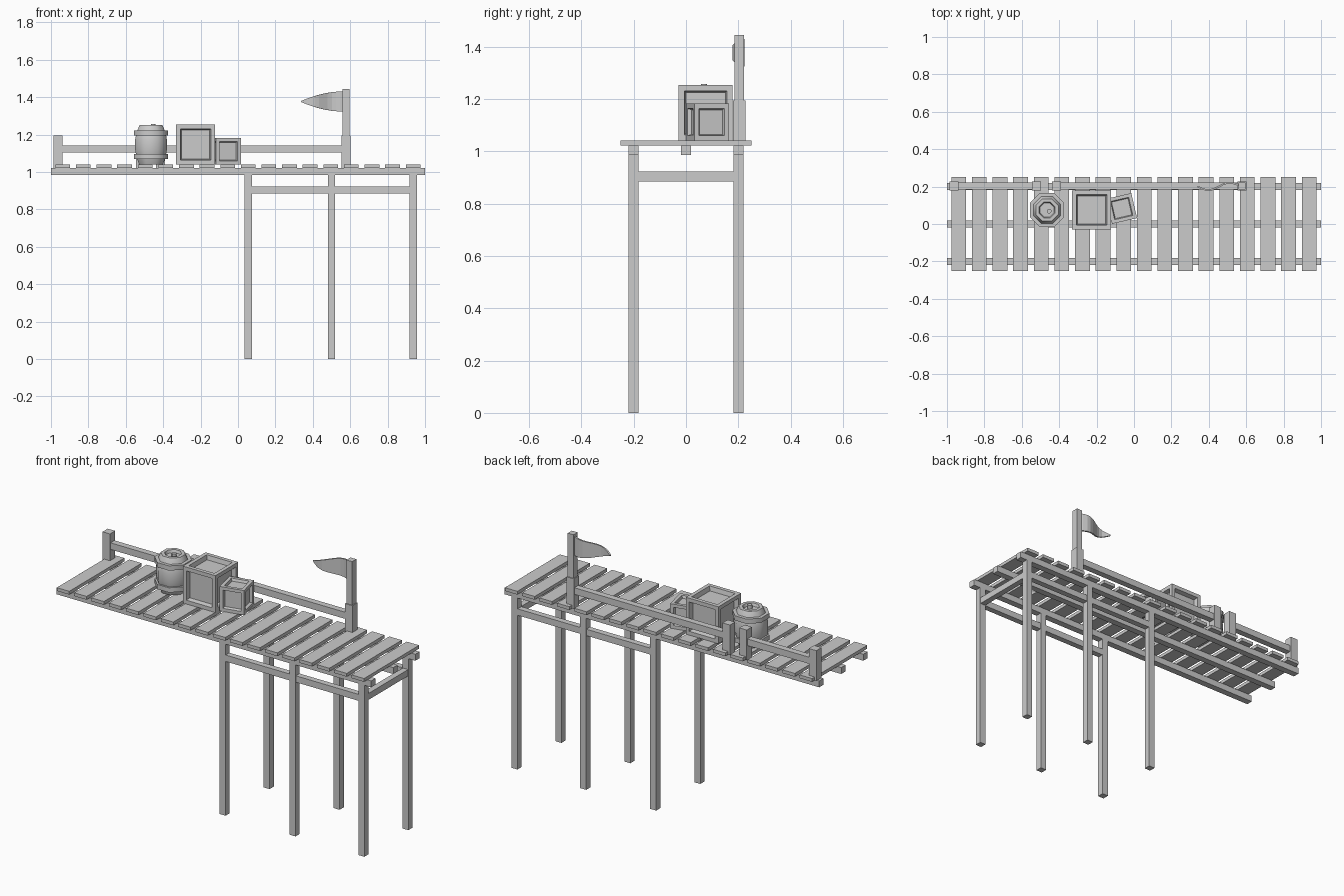
import bpy, bmesh, math
from mathutils import Matrix

if "Cube" in bpy.data.objects:
    bpy.data.objects.remove(bpy.data.objects["Cube"])


def finish(name, bm):
    bmesh.ops.recalc_face_normals(bm, faces=bm.faces)
    me = bpy.data.meshes.new(name)
    bm.to_mesh(me)
    bm.free()
    ob = bpy.data.objects.new(name, me)
    bpy.context.collection.objects.link(ob)
    return ob


def box(name, x, y, z):
    """Box from (min, max) ranges on each axis."""
    bm = bmesh.new()
    bmesh.ops.create_cube(bm, size=1)
    for v in bm.verts:
        v.co = [r[0] + (c + 0.5) * (r[1] - r[0]) for c, r in zip(v.co, (x, y, z))]
    return finish(name, bm)


def around(c, w):
    return (c - w / 2, c + w / 2)


def crate(name, x, y, side, height, angle, border, slope, depth):
    bm = bmesh.new()
    bmesh.ops.create_cube(bm, size=1)
    bmesh.ops.scale(bm, vec=(side, side, height), verts=bm.verts)
    faces = list(bm.faces)
    bmesh.ops.inset_individual(bm, faces=faces, thickness=border)
    bmesh.ops.inset_individual(bm, faces=faces, thickness=slope, depth=-depth)
    ob = finish(name, bm)
    ob.location = (x, y, DECK + height / 2)
    ob.rotation_euler.z = math.radians(angle)
    return ob


def lathe(name, profile, x, y, sides=8, closed=False):
    """Spin an (apothem, z) profile into a faceted solid."""
    bm = bmesh.new()
    k = 1 / math.cos(math.pi / sides)
    vs = [bm.verts.new((r * k, 0, z)) for r, z in profile]
    edges = [bm.edges.new(p) for p in zip(vs, vs[1:])]
    if closed:
        edges.append(bm.edges.new((vs[-1], vs[0])))
    bmesh.ops.spin(bm, geom=vs + edges, cent=(0, 0, 0), axis=(0, 0, 1),
                   angle=2 * math.pi, steps=sides)
    bmesh.ops.remove_doubles(bm, verts=bm.verts, dist=1e-4)
    bmesh.ops.transform(bm, verts=bm.verts, matrix=Matrix.Translation((x, y, 0))
                        @ Matrix.Rotation(math.pi / sides, 4, 'Z'))
    ob = finish(name, bm)
    bpy.context.view_layer.objects.active = ob
    ob.select_set(True)
    bpy.ops.object.shade_smooth_by_angle(angle=math.radians(50))
    ob.select_set(False)
    return ob


DECK = 1.041

# deck: stringers and planks
for y in (-0.2, 0, 0.2):
    box("stringer", (-1, 1), around(y, 0.038), (0.985, 1.022))
for i in range(18):
    box("plank", around(-0.937 + i * 0.1102, 0.079), (-0.25, 0.25), (1.022, DECK))

# legs and braces
for y in (-0.2, 0.2):
    for x in (0.055, 0.5, 0.937):
        box("leg", around(x, 0.038), around(y, 0.038), (0, 0.985))
    box("side_brace", (0.055, 0.937), around(y, 0.034), (0.885, 0.922))
box("end_brace", around(0.937, 0.034), (-0.2, 0.2), (0.885, 0.922))

# railing along the back, with a gap
for x in (-0.963, -0.521, -0.414, 0.578):
    box("rail_post", around(x, 0.047), around(0.203, 0.047), (1.022, 1.195))
for x0, x1 in ((-0.963, -0.521), (-0.414, 0.578)):
    box("rail", (x0, x1), around(0.203, 0.036), (1.104, 1.142))
box("flag_pole", around(0.578, 0.037), around(0.203, 0.037), (1.195, 1.445))

# waving pennant, tip to pole
bm = bmesh.new()
rows, n = [], 10
for i in range(n + 1):
    t = i / n
    x = 0.34 + 0.23 * t
    h = 0.003 + 0.051 * (1 - (1 - t) ** 2)
    y = 0.201 - 0.02 * math.sin(2 * math.pi * t)
    rows.append([bm.verts.new((x, y, 1.377 + s * h)) for s in (-1, 1)])
for a, b in zip(rows, rows[1:]):
    bm.faces.new((a[0], b[0], b[1], a[1]))
flag = finish("pennant", bm)
mod = flag.modifiers.new("thickness", 'SOLIDIFY')
mod.thickness, mod.offset = 0.009, 0

# barrel with recessed lid, hoops and bung
BX, BY = -0.465, 0.075
lathe("barrel", [(0, DECK), (0.064, DECK), (0.078, 1.08), (0.085, 1.12), (0.085, 1.172),
                 (0.078, 1.212), (0.06, 1.252), (0.042, 1.252), (0.037, 1.236),
                 (0, 1.236)], BX, BY)
for z in (1.07, 1.196):
    lathe("barrel_hoop", [(0.07, z), (0.091, z), (0.091, z + 0.027), (0.07, z + 0.027)],
          BX, BY, closed=True)
lathe("barrel_bung", [(0, 1.23), (0.012, 1.23), (0.012, 1.257), (0, 1.257)],
      BX + 0.011, BY - 0.006)

# crates with recessed panels
crate("large_crate", -0.227, 0.075, 0.207, 0.212, 0, 0.031, 0.008, 0.025)
crate("small_crate", -0.066, 0.083, 0.137, 0.141, 13, 0.026, 0.007, 0.015)
